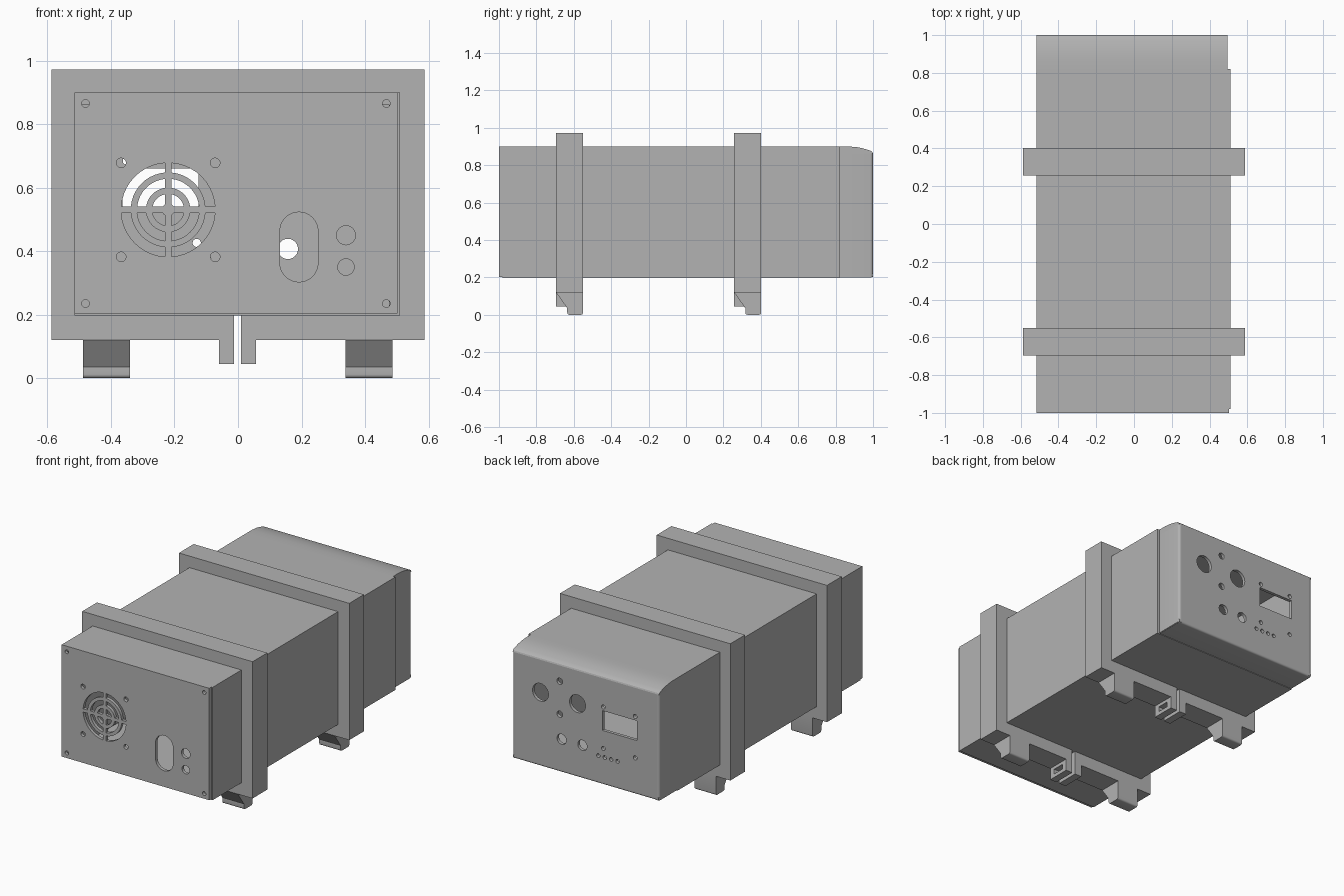
import bpy
from math import pi, sin, cos, asin

cube = bpy.data.objects.get("Cube")
if cube:
    bpy.data.objects.remove(cube)

grey = bpy.data.materials.new("mid_grey")
grey.use_nodes = True
GREY = (0.45, 0.45, 0.45, 1)
grey.diffuse_color = GREY
grey.node_tree.nodes["Principled BSDF"].inputs["Base Color"].default_value = GREY

# Rotations that lay a flat profile in each plane
PLANES = {"XZ": (pi / 2, 0, 0), "YZ": (pi / 2, 0, pi / 2), "XY": (0, 0, 0)}


def extrude(name, plane, loops, start, end):
    """Fill closed outlines (inner ones become holes) and extrude them."""
    curve = bpy.data.curves.new(name, "CURVE")
    curve.dimensions = "2D"
    curve.fill_mode = "BOTH"
    curve.extrude = (end - start) / 2
    for loop in loops:
        spline = curve.splines.new("POLY")
        spline.points.add(len(loop) - 1)
        for point, (a, b) in zip(spline.points, loop):
            point.co = (a, b, 0, 1)
        spline.use_cyclic_u = True
    temp = bpy.data.objects.new(name + "_outline", curve)
    bpy.context.collection.objects.link(temp)
    bpy.context.view_layer.update()
    graph = bpy.context.evaluated_depsgraph_get()
    mesh = bpy.data.meshes.new_from_object(temp.evaluated_get(graph))
    bpy.data.objects.remove(temp)
    obj = bpy.data.objects.new(name, mesh)
    bpy.context.collection.objects.link(obj)
    obj.rotation_euler = PLANES[plane]
    obj.location["YZX".index({"XZ": "Y", "YZ": "X", "XY": "Z"}[plane]) - 2] = 0
    axis = {"XZ": 1, "YZ": 0, "XY": 2}[plane]
    obj.location[axis] = (start + end) / 2
    mesh.materials.clear()
    mesh.materials.append(grey)
    bpy.ops.object.select_all(action="DESELECT")
    obj.select_set(True)
    bpy.context.view_layer.objects.active = obj
    bpy.ops.object.shade_smooth_by_angle(angle=pi / 6)
    return obj


def rect(x0, x1, z0, z1):
    return [(x0, z0), (x1, z0), (x1, z1), (x0, z1)]


def arc(x, z, r, a0, a1, n):
    return [(x + r * cos(a0 + (a1 - a0) * i / n),
             z + r * sin(a0 + (a1 - a0) * i / n)) for i in range(n + 1)]


def circle(x, z, r, n=24):
    return arc(x, z, r, 0, 2 * pi, n)[:-1]


def fan_slots(x, z, bands, half_spoke):
    """Quarter ring slots separated by a cross of parallel-sided spokes."""
    slots = []
    for inner, outer in bands:
        for quarter in range(4):
            base = quarter * pi / 2
            a, b = asin(half_spoke / outer), asin(half_spoke / inner)
            slots.append(arc(x, z, outer, base + a, base + pi / 2 - a, 10)
                         + arc(x, z, inner, base + pi / 2 - b, base + b, 10))
    return slots


# Main sleeve, open at both ends
LEFT, RIGHT, LOW, HIGH = -0.515, 0.51, 0.197, 0.9
extrude("sleeve", "XZ", [rect(LEFT, RIGHT, LOW, HIGH),
                         rect(LEFT + .02, RIGHT - .02, LOW + .02, HIGH - .02)],
        -0.98, 0.82)

# Front panel: fan grille, socket slot, screw holes
fan_x, fan_z = -0.22, 0.53
holes = fan_slots(fan_x, fan_z, [(.118, .148), (.07, .098), (.02, .05)], .01)
holes += [circle(fan_x + i * .148, fan_z + j * .148, .015)
          for i in (-1, 1) for j in (-1, 1)]
holes += [circle(x, z, .012) for x in (-.48, .467) for z in (.235, .865)]
holes.append(arc(.192, .463, .06, 0, pi, 16) + arc(.192, .363, .06, pi, 2 * pi, 16))
holes += [circle(.34, .45, .03), circle(.34, .35, .026)]
extrude("front_panel", "XZ", [rect(LEFT, .502, .203, HIGH)] + holes, -1, -0.98)

# Rear panel: controls, display window, indicator holes
CAP_RIGHT, ROOF = 0.495, 0.862
rear = [circle(x, z, .055, 32) for x, z in ((.303, .66), (.048, .657))]
rear += [circle(.17, z, .02) for z in (.764, .559)]
rear += [circle(x, .407, .032) for x in (.157, .014)]
rear += [circle(x, z, .013) for x in (-.13, -.35) for z in (.684, .426)]
rear += [circle(-.096 - i * .044, .372, .012) for i in range(4)]
rear.append(rect(-.364, -.124, .537, .66))
extrude("rear_panel", "XZ",
        [rect(LEFT + .02, CAP_RIGHT - .02, .212, ROOF)] + rear, 0.98, 1)

# Rear cap: rounded side walls, rounded floor and sloping roof
for name, edge, way in (("cap_left_wall", CAP_RIGHT, -1), ("cap_right_wall", LEFT, 1)):
    wall = [(edge, .82)]
    wall += [(edge + way * (.015 - .015 * cos(t * pi / 8)),
              .985 + .015 * sin(t * pi / 8)) for t in range(5)]
    wall += [(edge + way * .02, 1), (edge + way * .02, .82)]
    extrude(name, "XY", [wall], .203, ROOF)
floor = [(.82, .22), (.82, .2)] + arc(.988, .212, .012, -pi / 2, 0, 4) + [(1, .22)]
extrude("cap_floor", "YZ", [floor], LEFT + .003, CAP_RIGHT - .003)
roof = [(.82, ROOF), (1, ROOF), (.997, .87), (.988, .877), (.97, .883),
        (.945, .89), (.915, .896), (.87, HIGH), (.82, HIGH)]
extrude("cap_roof", "YZ", [roof], LEFT, CAP_RIGHT)

# Two split clamp rings with clamping tabs and feet
for place, y0 in (("front", -0.695), ("rear", 0.257)):
    y1 = y0 + 0.145
    ring = [(.01, .12), (.587, .12), (.587, .972), (-.587, .972), (-.587, .12),
            (-.012, .12), (-.012, LOW), (LEFT, LOW), (LEFT, HIGH),
            (RIGHT, HIGH), (RIGHT, LOW), (.01, LOW)]
    extrude(place + "_clamp_ring", "XZ", [ring], y0, y1)
    for side, x0, x1 in (("left", .01, .056), ("right", -.06, -.012)):
        extrude(f"{place}_{side}_clamp_tab", "YZ",
                [rect(y0, y1, .045, .12), rect(y0 + .035, y1 - .035, .068, .1)],
                x0, x1)
    foot = [(y0, .12), (y0 + .06, .035)]
    foot += arc(y0 + .072, .012, .012, pi, 1.5 * pi, 4)
    foot += arc(y1 - .012, .012, .012, -pi / 2, 0, 4) + [(y1, .12)]
    for side, x0 in (("left", .338), ("right", -.488)):
        extrude(f"{place}_{side}_foot", "YZ", [foot], x0, x0 + .148)
